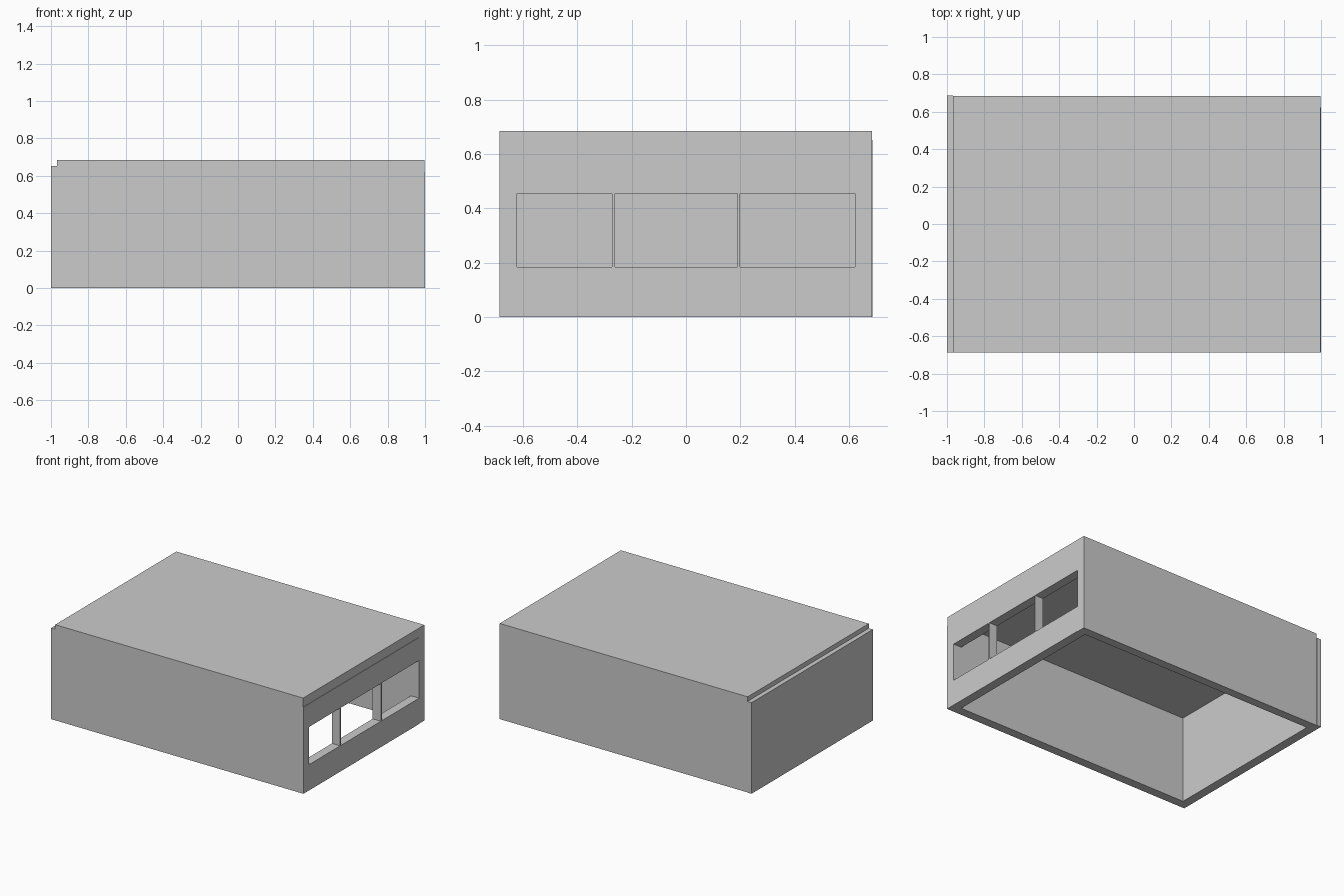
import bpy
import bmesh

cube = bpy.data.objects.get("Cube")
if cube:
    bpy.data.objects.remove(cube, do_unlink=True)

grey = bpy.data.materials.new("plain grey")
grey.use_nodes = True
colour = (0.6, 0.6, 0.6, 1)
grey.diffuse_color = colour
grey.node_tree.nodes["Principled BSDF"].inputs["Base Color"].default_value = colour

# Overall half sizes, board thickness and the stepped joint
X, Y, H = 1.0, 0.687, 0.685
T = 0.065
LIP = T / 2
GAP = 0.003
CEIL = H - T
IN_X, IN_Y = X - T, Y - T


def board(name, boxes):
    """One board made of axis-aligned blocks (x0, x1, y0, y1, z0, z1)."""
    bm = bmesh.new()
    for x0, x1, y0, y1, z0, z1 in boxes:
        made = bmesh.ops.create_cube(bm, size=1)
        for v in made["verts"]:
            v.co.x = x1 if v.co.x > 0 else x0
            v.co.y = y1 if v.co.y > 0 else y0
            v.co.z = z1 if v.co.z > 0 else z0
    mesh = bpy.data.meshes.new(name)
    bm.to_mesh(mesh)
    bm.free()
    mesh.materials.append(grey)
    obj = bpy.data.objects.new(name, mesh)
    bpy.context.collection.objects.link(obj)
    return obj


# Top board, its left end rebated over the left wall
board("top_panel", [
    (-X + LIP, X - GAP, -Y, Y - GAP, H - LIP, H),
    (-X + LIP, X - GAP, -Y, Y - GAP, CEIL, H - LIP),
])

# Left wall with a tall outer tongue that leaves the notch at the top
board("left_wall", [
    (-X, -X + LIP, -Y, Y, 0, H - LIP),
    (-X + LIP, -IN_X, -IN_Y, IN_Y, 0, CEIL),
])

# Front and back walls
board("front_wall", [(-X + LIP, X, -Y, -IN_Y, 0, CEIL)])
board("back_wall", [(-X + LIP, X - GAP, IN_Y, Y - GAP, 0, CEIL)])

# Right wall: rails above and below the three openings, thin dividers between
SILL, HEAD = 0.185, 0.455
board("right_wall", [
    (IN_X, X, -IN_Y, IN_Y, 0, SILL),
    (IN_X, X, -IN_Y, IN_Y, HEAD, CEIL),
])
for side, y in (("front", -0.267), ("back", 0.194)):
    board(side + "_divider", [(IN_X, X, y - 0.005, y + 0.005, SILL, HEAD)])
